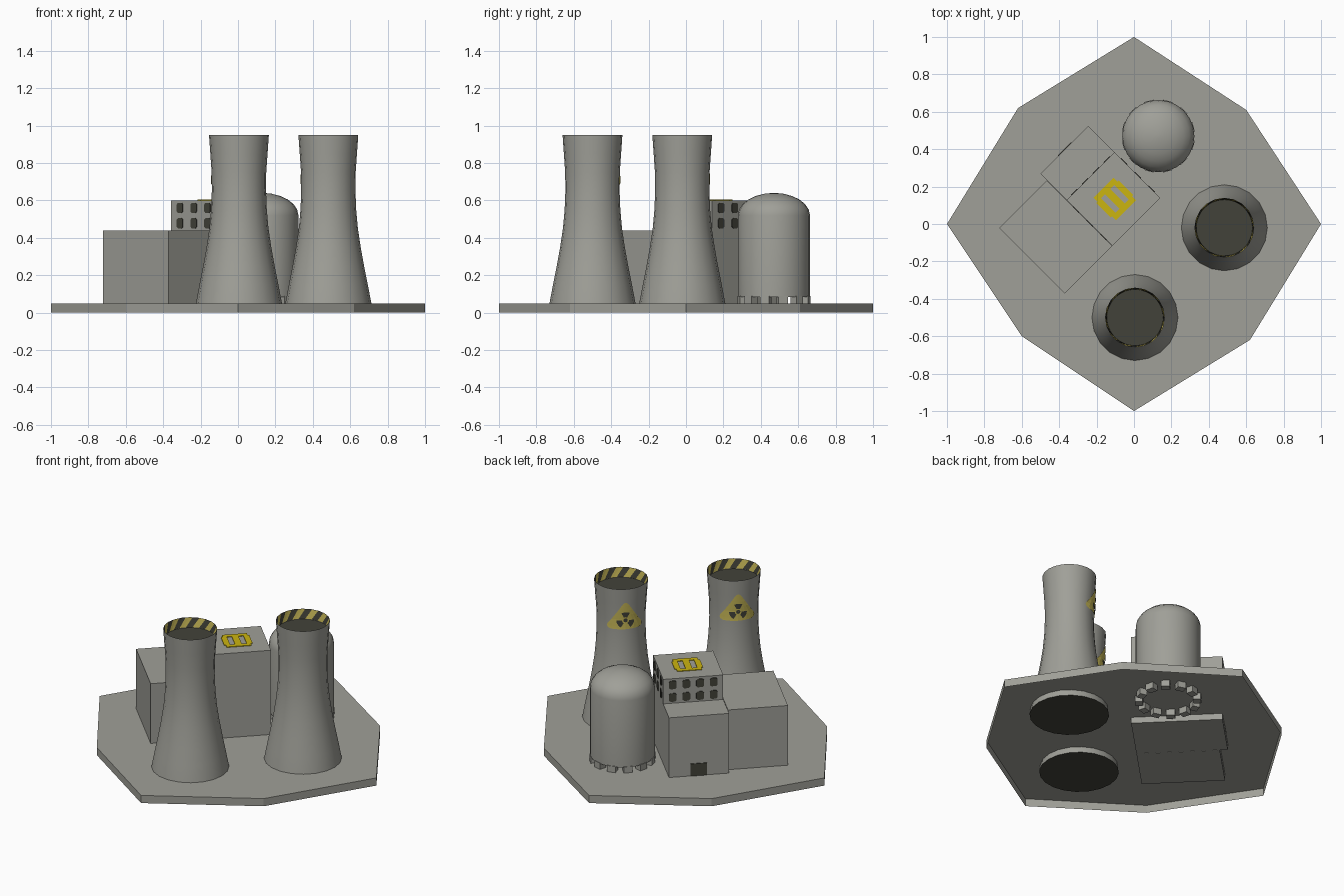
import bpy, bmesh, math
from mathutils import Matrix

if "Cube" in bpy.data.objects:
    bpy.data.objects.remove(bpy.data.objects["Cube"])


def mat(name, r, g, b):
    m = bpy.data.materials.new(name)
    m.diffuse_color = (r, g, b, 1)
    m.use_nodes = True
    m.node_tree.nodes["Principled BSDF"].inputs["Base Color"].default_value = m.diffuse_color
    return m


GREY = mat("concrete_grey", 0.35, 0.35, 0.315)
DARK = mat("dark_charcoal", 0.055, 0.055, 0.042)
YELLOW = mat("warning_yellow", 0.60, 0.50, 0.10)
PAD = mat("landing_yellow", 0.60, 0.46, 0.005)
R45 = Matrix.Rotation(math.radians(45), 4, 'Z')
TAU = 2 * math.pi


def make(name, verts, faces, mats, matrix=None, smooth=False, rule=None, fix=True):
    me = bpy.data.meshes.new(name)
    me.from_pydata(verts, [], faces)
    for m in mats:
        me.materials.append(m)
    if rule:
        for p in me.polygons:
            p.material_index = rule(p)
    if fix:
        bm = bmesh.new()
        bm.from_mesh(me)
        bmesh.ops.recalc_face_normals(bm, faces=bm.faces)
        bm.to_mesh(me)
        bm.free()
    ob = bpy.data.objects.new(name, me)
    bpy.context.collection.objects.link(ob)
    if matrix:
        ob.matrix_world = matrix
    if smooth:
        bpy.ops.object.select_all(action='DESELECT')
        ob.select_set(True)
        bpy.context.view_layer.objects.active = ob
        bpy.ops.object.shade_smooth_by_angle(angle=math.radians(40))
    return ob


def box(name, x0, x1, y0, y1, z0, z1, m, matrix=R45):
    v = [(x, y, z) for z in (z0, z1) for x, y in ((x0, y0), (x1, y0), (x1, y1), (x0, y1))]
    f = [(3, 2, 1, 0), (4, 5, 6, 7)] + [(i, (i + 1) % 4, (i + 1) % 4 + 4, i + 4) for i in range(4)]
    return make(name, v, f, [m], matrix)


def lathe(name, profile, cx, cy, n, rule=None, mats=(GREY,)):
    """Revolve (r, z) points, capping both ends."""
    v = [(cx + r * math.cos(TAU * i / n), cy + r * math.sin(TAU * i / n), z)
         for r, z in profile for i in range(n)]
    f = [(j * n + i, j * n + (i + 1) % n, (j + 1) * n + (i + 1) % n, (j + 1) * n + i)
         for j in range(len(profile) - 1) for i in range(n)]
    f.append(tuple(reversed(range(n))))
    f.append(tuple(range(len(v) - n, len(v))))
    return make(name, v, f, mats, smooth=True, rule=rule)


# Base plate: eight-sided, open underneath
pts = [(1, 0), (.6, .61), (0, 1), (-.62, .62), (-1, 0), (-.6, -.6), (0, -1), (.62, -.62)]
bv = [(x, y, z) for z in (0, .05) for x, y in pts]
make("base_plate", bv, [(i, (i + 1) % 8, (i + 1) % 8 + 8, i + 8) for i in range(8)]
     + [tuple(range(8, 16))], [GREY], fix=False)

# Buildings, turned 45 degrees
box("low_hall", -.525, -.165, 0, .495, .01, .44, GREY)
box("entrance_block", -.163, .198, .345, .543, .01, .44, GREY)
box("tall_block", -.163, .198, 0, .345, .01, .60, GREY)
box("door", -.03, .07, .54, .547, .05, .13, DARK)


# Windows: chamfered plates on three sides of the tall block
def window(name, cx, cy, cz, along_x):
    w, h, c, t = .023, .027, .009, .004
    o = [(w, h - c), (w - c, h), (c - w, h), (-w, h - c),
         (-w, c - h), (c - w, -h), (w - c, -h), (w, c - h)]
    v = [(cx + a, cy + d, cz + b) if along_x else (cx + d, cy + a, cz + b)
         for d in (-t, t) for a, b in o]
    f = [tuple(range(8)), tuple(range(8, 16))]
    f += [(i, (i + 1) % 8, (i + 1) % 8 + 8, i + 8) for i in range(8)]
    make(name, v, f, [DARK], R45)


for z in (.478, .56):
    for k in range(4):
        window("window_back", .0175 + (k - 1.5) * .082, .345, z, True)
    for k in range(3):
        for x in (-.163, .198):
            window("window_side", x, .17 + (k - 1) * .104, z, False)

# Roof landing pad: yellow strips leaving two grey slots
for x0, x1, y0, y1 in ((-.085, -.05, -.055, .055), (-.02, .02, -.055, .055),
                       (.05, .085, -.055, .055), (-.075, .075, .055, .085),
                       (-.075, .075, -.085, -.055)):
    box("landing_pad_strip", .022 + x0, .022 + x1, .168 + y0, .168 + y1, .598, .604, PAD)

# Reactor: domed cylinder on a ring of feet
RX, RY = .13, .47
dome = [(.193, .085), (.193, .52)]
dome += [(.193 * math.cos(a), .52 + .12 * math.sin(a))
         for a in (math.radians(d) for d in (15, 30, 45, 60, 75, 87))]
lathe("reactor_dome", dome, RX, RY, 24)
for i in range(12):
    m = Matrix.Translation((RX, RY, 0)) @ Matrix.Rotation(TAU * (i + .5) / 12, 4, 'Z')
    box("reactor_foot", .15, .195, -.026, .026, .01, .09, GREY, m)

# Cooling towers
PROFILE = [(.236, .01), (.23, .05), (.211, .15), (.191, .25), (.173, .35), (.158, .45),
           (.149, .55), (.145, .65), (.146, .75), (.153, .85), (.16, .95)]


def radius(z):
    for (r0, z0), (r1, z1) in zip(PROFILE, PROFILE[1:]):
        if z <= z1:
            return r0 + (r1 - r0) * (z - z0) / (z1 - z0)
    return PROFILE[-1][0]


def on_tower(u, z, lift):
    """Project a flat sign point on to the tower's back left side."""
    r = radius(z) + lift
    a = math.radians(135) - math.asin(u / r)
    return (r * math.cos(a), r * math.sin(a), z)


def sign(matrix):
    # Rounded triangle plate
    v, f, n = [], [], 8
    rows = [(.685, .085), (.692, .10), (.705, .105), (.72, .10), (.75, .08), (.78, .062),
            (.81, .043), (.84, .024), (.855, .013), (.86, .004)]
    for z, w in rows:
        v += [on_tower(w * (2 * i / n - 1), z, .004) for i in range(n + 1)]
    for j in range(len(rows) - 1):
        for i in range(n):
            a = j * (n + 1) + i
            f.append((a + 1, a, a + n + 1, a + n + 2))
    make("warning_sign", v, [q[::-1] for q in f], [YELLOW], matrix, fix=False)
    # Hub and three blades
    v, f, cz = [], [], .745

    def patch(a0, a1, r0, r1, n):
        s = len(v)
        for i in range(n + 1):
            a = math.radians(a0 + (a1 - a0) * i / n)
            for r in (r0, r1):
                v.append(on_tower(r * math.cos(a), cz + r * math.sin(a), .008))
        f.extend((s + 2 * i + 2, s + 2 * i + 3, s + 2 * i + 1, s + 2 * i) for i in range(n))
    patch(0, 360, .001, .013, 10)
    for d in (90, 210, 330):
        patch(d - 28, d + 28, .021, .054, 4)
    make("warning_symbol", v, f, [DARK], matrix, fix=False)


def striped_lip(cx, cy):
    # Inner rim wall, sheared so that the stripes slant
    n, v = 48, []
    for r, z, off in ((.158, .95, 0), (.150, .888, 2)):
        v += [(cx + r * math.cos(TAU * (i + off) / n), cy + r * math.sin(TAU * (i + off) / n), z)
              for i in range(n)]
    f = [(i, (i + 1) % n, (i + 1) % n + n, i + n) for i in range(n)]
    make("striped_lip", v, f, [YELLOW, DARK], fix=False, rule=lambda p: (p.index // 2) % 2)


for cx, cy in ((.005, -.5), (.483, -.02)):
    # Shell closes with a narrow rim, an inner wall and a dark floor; underside dark too
    prof = PROFILE + [(.1595, .95), (.152, .886)]
    lathe("cooling_tower", prof, cx, cy, 20, mats=(GREY, DARK),
          rule=lambda p: 1 if len(p.vertices) > 4 else 0)
    striped_lip(cx, cy)
    sign(Matrix.Translation((cx, cy, 0)))
